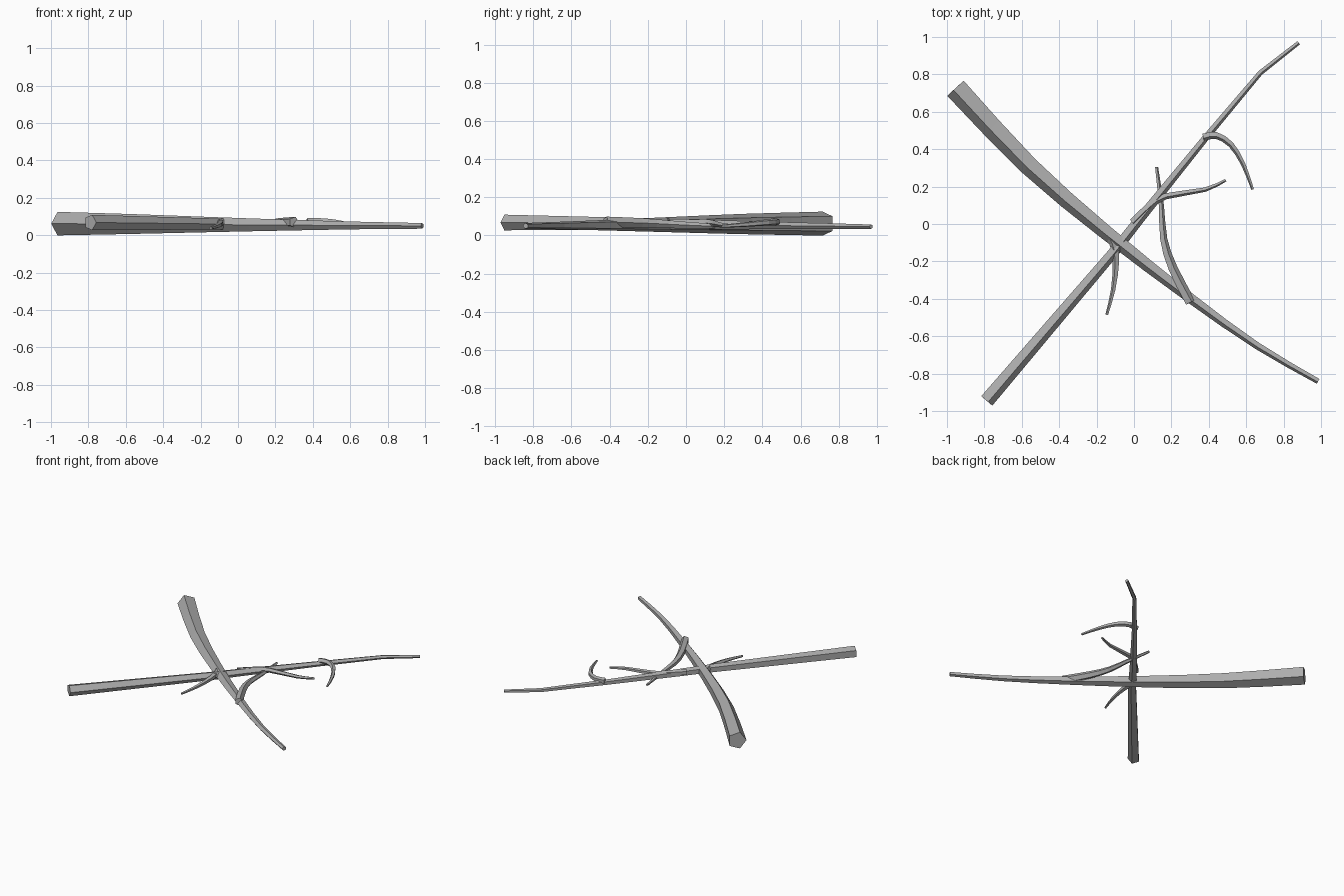
import bpy, bmesh, math
from mathutils import Vector

cube = bpy.data.objects.get("Cube")
if cube:
    bpy.data.objects.remove(cube, do_unlink=True)

SIDES = 5
wood = bpy.data.materials.new("grey_wood")
wood.use_nodes = True
GREY = (0.42, 0.42, 0.42, 1)
wood.diffuse_color = GREY
wood.node_tree.nodes["Principled BSDF"].inputs["Base Color"].default_value = GREY


def smooth_path(points, steps):
    """Catmull-Rom samples through (x, y, z, radius) points."""
    p = [Vector(q) for q in points]
    p = [2 * p[0] - p[1]] + p + [2 * p[-1] - p[-2]]
    out = []
    for i in range(1, len(p) - 2):
        a, b, c, d = p[i - 1:i + 3]
        for s in range(steps):
            t = s / steps
            out.append(0.5 * (2 * b + (c - a) * t + (2 * a - 5 * b + 4 * c - d) * t ** 2
                              + (3 * b - a - 3 * c + d) * t ** 3))
    return out + [p[-2]]


def branch(name, points, steps):
    """Tapered five-sided limb with one ridge on its right-hand side."""
    path = smooth_path(points, steps)
    bm = bmesh.new()
    rings = []
    for i, q in enumerate(path):
        ahead = path[min(i + 1, len(path) - 1)] - path[max(i - 1, 0)]
        tangent = ahead.to_3d().normalized()
        right = tangent.cross(Vector((0, 0, 1))).normalized()
        up = right.cross(tangent)
        ring = []
        for k in range(SIDES):
            a = math.tau * k / SIDES
            ring.append(bm.verts.new(q.to_3d() + q.w * (right * math.cos(a) + up * math.sin(a))))
        rings.append(ring)
    for r, s in zip(rings, rings[1:]):
        for k in range(SIDES):
            n = (k + 1) % SIDES
            bm.faces.new((r[k], r[n], s[n], s[k]))
    bm.faces.new(rings[0])
    bm.faces.new(rings[-1])
    bmesh.ops.recalc_face_normals(bm, faces=bm.faces)
    mesh = bpy.data.meshes.new(name)
    bm.to_mesh(mesh)
    bm.free()
    mesh.materials.append(wood)
    bpy.context.collection.objects.link(bpy.data.objects.new(name, mesh))


# Two crossed main sticks
branch("thick_stick", [(-.95, .73, .062, .066), (-.56, .315, .06, .056), (-.15, -.04, .057, .043),
                       (.29, -.385, .054, .03), (.66, -.65, .052, .021), (.985, -.84, .05, .016)], 2)
branch("thin_stick", [(-.79, -.943, .068, .043), (-.12, -.16, .06, .031), (.03, .03, .058, .028),
                      (.38, .46, .052, .02), (.675, .81, .048, .015), (.88, .97, .046, .012)], 1)

# Curved side twigs
branch("hooked_twig", [(.37, .465, .07, .022), (.44, .475, .072, .02), (.52, .425, .068, .017),
                       (.585, .32, .058, .013), (.635, .185, .048, .008)], 2)
branch("wavy_twig", [(-.01, .01, .066, .022), (.085, .1, .066, .021), (.17, .15, .062, .018),
                     (.38, .185, .055, .013), (.49, .235, .052, .008)], 2)
branch("long_twig", [(.3, -.42, .07, .03), (.205, -.235, .065, .027), (.157, -.08, .058, .021),
                     (.145, .1, .05, .015), (.12, .305, .045, .009)], 2)
branch("short_twig", [(-.16, -.02, .066, .025), (-.11, -.1, .068, .023), (-.095, -.2, .062, .019),
                      (-.11, -.35, .05, .013), (-.145, -.485, .038, .008)], 2)
